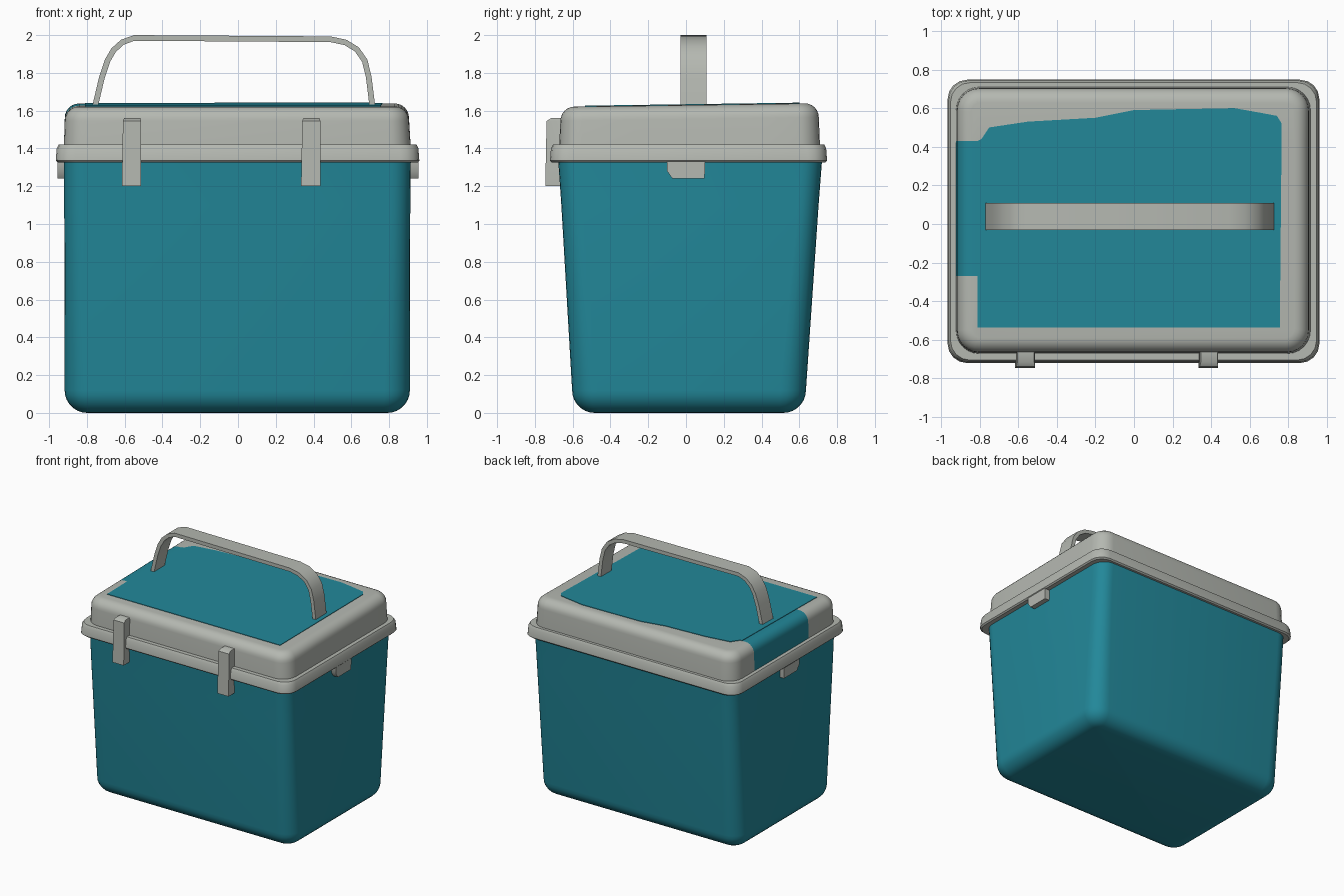
import bpy, bmesh, math
from mathutils import Vector

if "Cube" in bpy.data.objects:
    bpy.data.objects.remove(bpy.data.objects["Cube"])


def material(name, rgb):
    m = bpy.data.materials.new(name)
    m.diffuse_color = (*rgb, 1)
    m.use_nodes = True
    m.node_tree.nodes["Principled BSDF"].inputs["Base Color"].default_value = m.diffuse_color
    return m


TEAL = material("teal plastic", (0.016, 0.245, 0.32))
GREY = material("pale grey plastic", (0.46, 0.48, 0.44))


def loft(rings):
    """Closed solid through rings of equal point count."""
    bm = bmesh.new()
    vs = [[bm.verts.new(p) for p in ring] for ring in rings]
    n = len(vs[0])
    for a, b in zip(vs, vs[1:]):
        for i in range(n):
            j = (i + 1) % n
            bm.faces.new((a[i], a[j], b[j], b[i]))
    bm.faces.new(vs[0][::-1])
    bm.faces.new(vs[-1])
    bmesh.ops.recalc_face_normals(bm, faces=bm.faces)
    return bm


def finish(bm, name, *mats, angle=35):
    me = bpy.data.meshes.new(name)
    bm.to_mesh(me)
    bm.free()
    ob = bpy.data.objects.new(name, me)
    bpy.context.collection.objects.link(ob)
    for m in mats:
        me.materials.append(m)
    bpy.ops.object.select_all(action='DESELECT')
    ob.select_set(True)
    bpy.context.view_layer.objects.active = ob
    bpy.ops.object.shade_smooth_by_angle(angle=math.radians(angle))
    return ob


def rounded(x0, x1, y0, y1, z, r, seg=6):
    """Rounded rectangle at height z."""
    pts = []
    for k, (cx, cy) in enumerate([(x1 - r, y1 - r), (x0 + r, y1 - r),
                                  (x0 + r, y0 + r), (x1 - r, y0 + r)]):
        for i in range(seg + 1):
            a = math.pi / 2 * (k + i / seg)
            pts.append((cx + r * math.cos(a), cy + r * math.sin(a), z))
    return pts


def rect(x0, x1, y0, y1, z):
    return [(x0, y0, z), (x1, y0, z), (x1, y1, z), (x0, y1, z)]


# Tapered tub with a rounded base
R = 0.12
rings = []
for i in range(8):
    a = math.pi / 2 * i / 7
    d, z = R * (1 - math.sin(a)), R * (1 - math.cos(a))
    rings.append(rounded(-0.918 + d, 0.91 - d, -0.603 + d, 0.635 - d, z, 0.135 - d * 0.9))
rings.append(rounded(-0.92, 0.912, -0.66, 0.702, 1.1, 0.11))
rings.append(rounded(-0.92, 0.915, -0.678, 0.722, 1.36, 0.11))
finish(loft(rings), "tub", TEAL)

# Rim flange around the opening
finish(loft([rounded(-0.955 + d, 0.95 - d, -0.71 + d, 0.737 - d, z, 0.10, 4)
             for d, z in ((0, 1.325), (-0.01, 1.335), (-0.005, 1.40), (0.005, 1.42))]),
       "rim_flange", GREY)


# Lid with rounded top edge; top slopes up very slightly to the back
def slope(p):
    return (p[0], p[1], p[2] + (0.014 * p[1] if p[2] > 1.5 else 0))


R, TOP = 0.075, 1.63
rings = [rounded(-0.922, 0.915, -0.672, 0.71, 1.40, 0.12)]
for i in range(7):
    a = math.pi / 2 * i / 6
    d = R * (1 - math.cos(a))
    rings.append(rounded(-0.917 + d, 0.905 - d, -0.665 + d, 0.703 - d,
                         TOP - R + R * math.sin(a), 0.115 - d * 0.9))
bm = loft([[slope(p) for p in r] for r in rings])
# Teal patch running down the left side of the lid
for co, no in (((-0.81, 0, 0), (1, 0, 0)), ((0, -0.27, 0), (0, 1, 0)), ((0, 0.43, 0), (0, 1, 0))):
    bmesh.ops.bisect_plane(bm, geom=bm.verts[:] + bm.edges[:] + bm.faces[:],
                           plane_co=co, plane_no=no)
for f in bm.faces:
    c = f.calc_center_median()
    if c.x < -0.81 and -0.27 < c.y < 0.43 and f.normal.z > -0.5:
        f.material_index = 1
finish(bm, "lid", GREY, TEAL)

# Teal top panel with its uneven back edge
outline = [(-0.81, -0.535), (0.755, -0.535), (0.765, 0.52), (0.74, 0.56), (0.66, 0.575),
           (0.52, 0.6), (0.0, 0.59), (-0.2, 0.55), (-0.55, 0.53), (-0.75, 0.5),
           (-0.79, 0.44), (-0.81, 0.43)]
finish(loft([[slope((x, y, z)) for x, y in outline] for z in (TOP - 0.004, TOP + 0.004)]),
       "lid_panel", TEAL)

# Carrying handle: flat strap following an arched path
outer = [(-0.775, 1.61), (-0.735, 1.78), (-0.705, 1.87), (-0.67, 1.93), (-0.62, 1.975),
         (-0.55, 2.0), (0.49, 1.993), (0.575, 1.975), (0.64, 1.935), (0.685, 1.87),
         (0.707, 1.78), (0.728, 1.61)]
strap = []
for i, (x, z) in enumerate(outer):
    a, b = outer[max(i - 1, 0)], outer[min(i + 1, len(outer) - 1)]
    t = Vector((b[0] - a[0], b[1] - a[1])).normalized()
    ix, iz = x + t.y * 0.03, z - t.x * 0.03
    strap.append([(x, -0.03, z), (x, 0.108, z), (ix, 0.108, iz), (ix, -0.03, iz)])
finish(loft(strap), "handle", GREY)

# Two front latches
for name, x in (("left_latch", -0.563), ("right_latch", 0.386)):
    finish(loft([rect(x - 0.052, x + 0.050, -0.745, -0.665, 1.20),
                 rect(x - 0.046, x + 0.050, -0.738, -0.65, 1.545),
                 rect(x - 0.040, x + 0.046, -0.715, -0.65, 1.56)]), name, GREY)

# Side clips under the rim
for name, s in (("left_clip", -1), ("right_clip", 1)):
    xs = sorted((s * 0.89, s * 0.955))
    finish(loft([rect(*xs, -0.072, 0.098, 1.24), rect(*xs, -0.1, 0.1, 1.28),
                 rect(*xs, -0.1, 0.1, 1.34)]), name, GREY)
